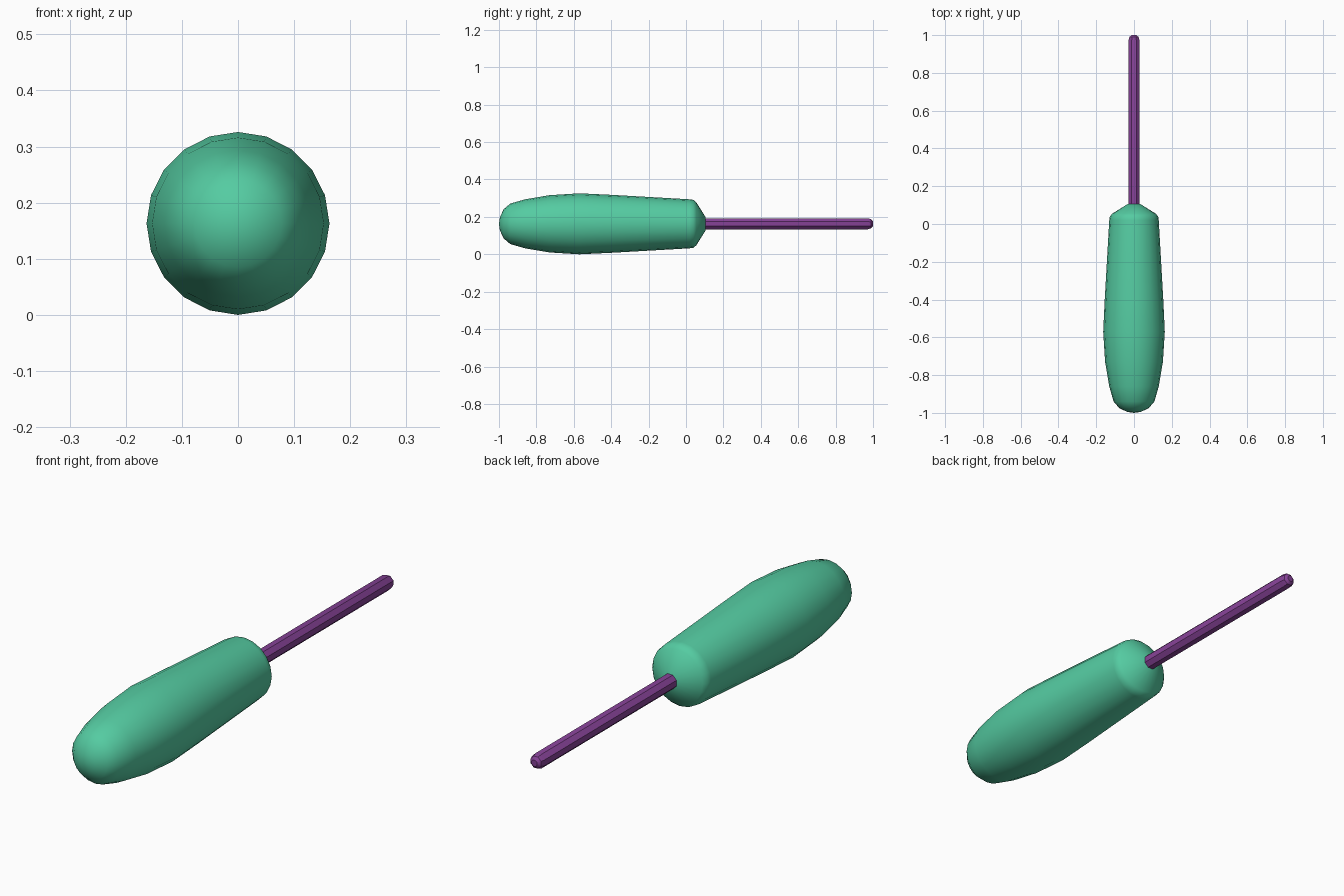
import bpy, bmesh, math
from mathutils import Vector

cube = bpy.data.objects.get("Cube")
if cube:
    bpy.data.objects.remove(cube, do_unlink=True)

AXIS_Z = 0.163


def material(name, colour):
    mat = bpy.data.materials.new(name)
    mat.use_nodes = True
    mat.diffuse_color = colour
    mat.node_tree.nodes["Principled BSDF"].inputs["Base Color"].default_value = colour
    return mat


def lathe(name, profile, sides, turn, mat, smooth_angle):
    """Turn (y, radius) points about the long axis; zero radius closes an end."""
    bm = bmesh.new()
    rings = []
    for y, r in profile:
        count = sides if r else 1
        angles = [turn + math.tau * i / sides for i in range(count)]
        rings.append([bm.verts.new(Vector((r * math.sin(a), y, AXIS_Z + r * math.cos(a))))
                      for a in angles])
    for a, b in zip(rings, rings[1:]):
        for i in range(sides):
            j = (i + 1) % sides
            corners = [a[i % len(a)], a[j % len(a)], b[j % len(b)], b[i % len(b)]]
            bm.faces.new(list(dict.fromkeys(corners)))
    bmesh.ops.recalc_face_normals(bm, faces=bm.faces)
    mesh = bpy.data.meshes.new(name)
    bm.to_mesh(mesh)
    bm.free()
    mesh.materials.append(mat)
    obj = bpy.data.objects.new(name, mesh)
    bpy.context.collection.objects.link(obj)
    bpy.ops.object.select_all(action='DESELECT')
    obj.select_set(True)
    bpy.context.view_layer.objects.active = obj
    bpy.ops.object.shade_smooth_by_angle(angle=math.radians(smooth_angle))
    return obj


green = material("handle green", (0.09, 0.60, 0.36, 1))
purple = material("shaft purple", (0.24, 0.055, 0.31, 1))

# Bulging grip with a rounded butt and a conical collar
lathe("handle", [(-1.0, 0), (-0.995, 0.035), (-0.975, 0.078), (-0.94, 0.108),
                 (-0.86, 0.131), (-0.73, 0.153), (-0.57, 0.163), (-0.4, 0.155),
                 (0.02, 0.131), (0.04, 0.128), (0.055, 0.115), (0.105, 0.035),
                 (0.105, 0)], 20, 0, green, 35)

# Slim faceted shaft with a chamfered tip
lathe("shaft", [(0.08, 0), (0.08, 0.032), (0.972, 0.032), (0.99, 0.026),
                (1.0, 0.014), (1.0, 0)], 8, math.pi / 8, purple, 30)
